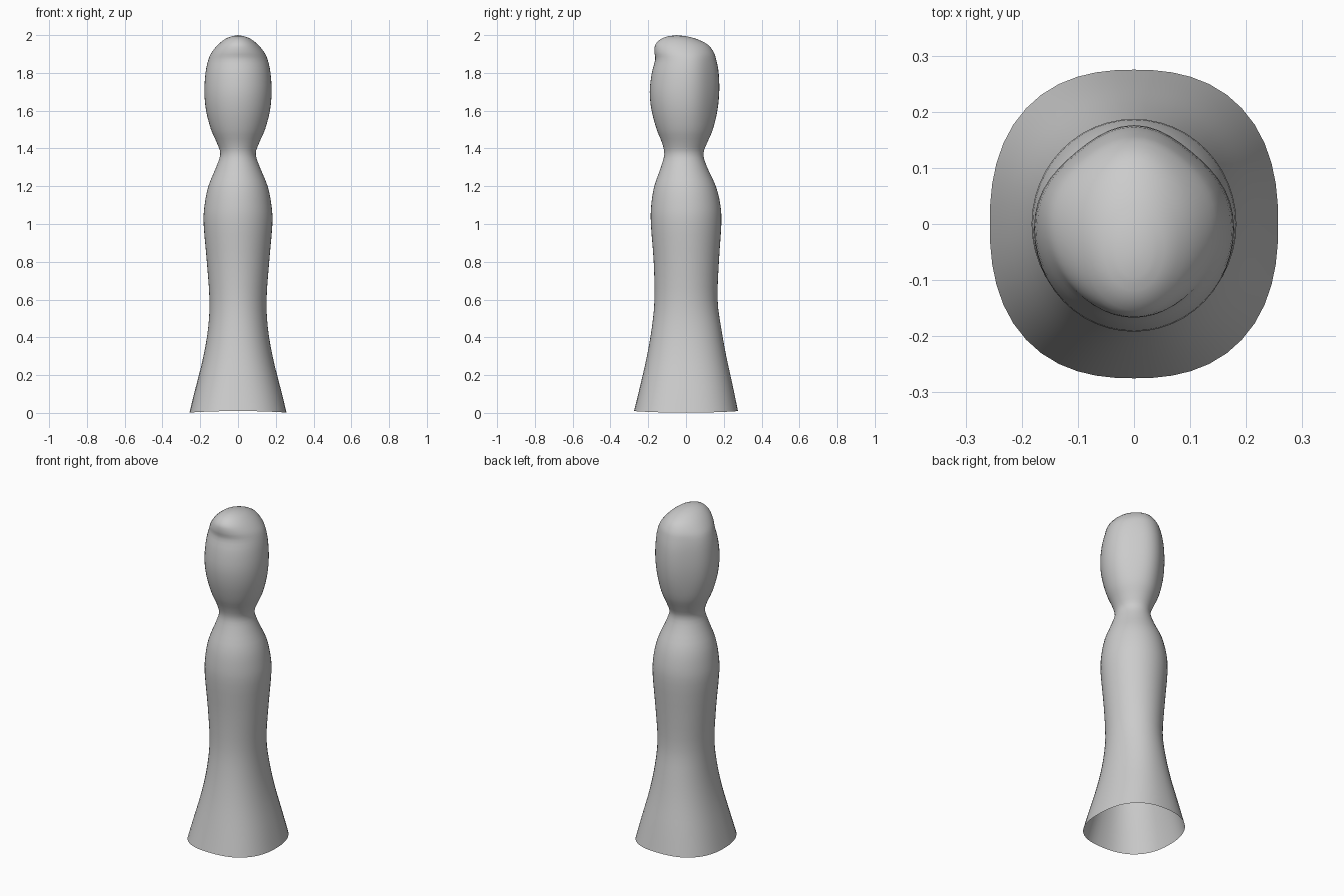
import bpy, bmesh, math

if "Cube" in bpy.data.objects:
    bpy.data.objects.remove(bpy.data.objects["Cube"])

# Silhouette rings: height, half width, front y, back y, exponent, head faceting
RINGS = [
    (0.01, .257, -.275, .275, 2.4, 0),
    (0.15, .220, -.241, .246, 2.3, 0),
    (0.30, .183, -.207, .213, 2.2, 0),
    (0.45, .158, -.181, .186, 2.1, 0),
    (0.60, .151, -.167, .167, 2.0, 0),
    (0.80, .165, -.171, .174, 2.0, 0),
    (1.00, .182, -.186, .187, 2.0, 0),
    (1.10, .177, -.184, .182, 2.0, 0),
    (1.20, .157, -.168, .158, 2.0, 0),
    (1.30, .116, -.133, .112, 2.0, 0),
    (1.37, .094, -.115, .092, 2.0, 0),
    (1.43, .112, -.127, .112, 2.0, .2),
    (1.50, .143, -.155, .142, 2.0, .5),
    (1.60, .169, -.182, .166, 2.0, .9),
    (1.70, .178, -.192, .176, 2.0, 1),
    (1.80, .172, -.181, .173, 2.0, 1),
    (1.87, .157, -.163, .160, 2.0, .8),
    (1.91, .138, -.167, .146, 2.0, .5),
    (1.95, .105, -.162, .115, 2.0, .3),
    (1.98, .067, -.132, .055, 2.0, 0),
    (1.994, .033, -.095, .000, 2.0, 0),
]
SEGMENTS = 48
STEPS = 3


def spline(a, b, c, d, t):
    # Catmull-Rom blend of neighbouring rings
    return [q + .5 * t * (r - p + t * (2*p - 5*q + 4*r - s + t * (3*(q - r) + s - p)))
            for p, q, r, s in zip(a, b, c, d)]


def ring_points(z, w, front, back, power, facet):
    cy, hy = (front + back) / 2, (back - front) / 2
    rim = max(0, 1 - z / .1)
    pts = []
    for i in range(SEGMENTS):
        a = 2 * math.pi * i / SEGMENTS
        c, s = math.cos(a), math.sin(a)
        r = (abs(c)**power + abs(s)**power) ** (-1 / power)
        # flattened planes at the back of the head
        if s > 0:
            r *= 1 - .08 * facet * max(0, math.sin(2 * a) if c > 0 else -math.sin(2 * a)) ** 2 * s
        # slightly wavy hem
        pts.append((w * r * c, cy + hy * r * s, z - .01 * rim * c * c))
    return pts


samples = []
for i in range(len(RINGS) - 1):
    quad = [RINGS[min(max(k, 0), len(RINGS) - 1)] for k in range(i - 1, i + 3)]
    samples += [spline(*quad, k / STEPS) for k in range(STEPS)]
samples.append(RINGS[-1])

# Loft the figure: open hem, closed crown
bm = bmesh.new()
loops = [[bm.verts.new(p) for p in ring_points(*s)] for s in samples]
for lo, hi in zip(loops, loops[1:]):
    for i in range(SEGMENTS):
        j = (i + 1) % SEGMENTS
        bm.faces.new((lo[i], lo[j], hi[j], hi[i]))
crown = bm.verts.new((0, -.05, 2.0))
top = loops[-1]
for i in range(SEGMENTS):
    bm.faces.new((top[i], top[(i + 1) % SEGMENTS], crown))
for f in bm.faces:
    f.smooth = True

mesh = bpy.data.meshes.new("robed_figure")
bm.to_mesh(mesh)
bm.free()
bpy.context.collection.objects.link(bpy.data.objects.new("robed_figure", mesh))
